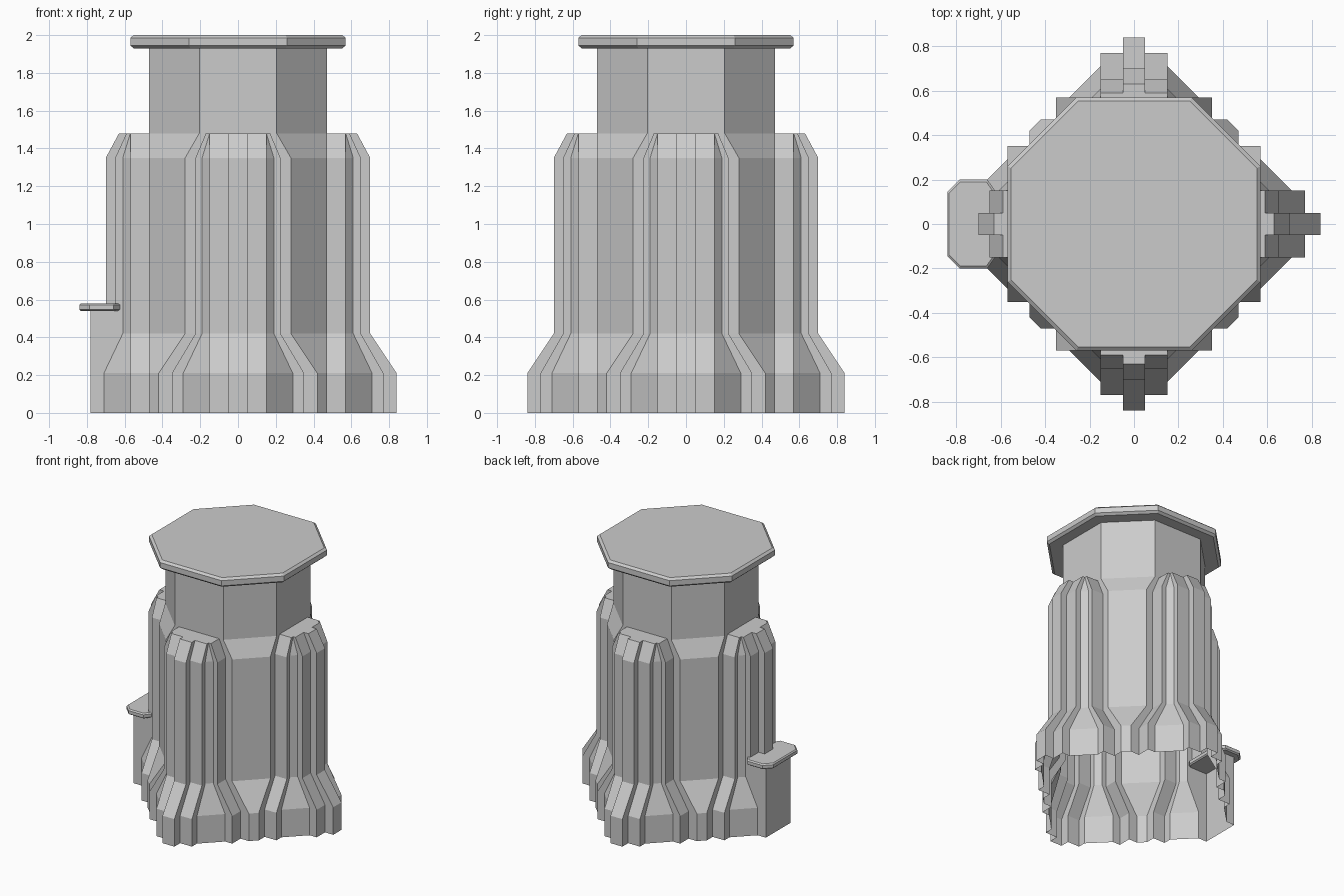
import bpy, bmesh

if "Cube" in bpy.data.objects:
    bpy.data.objects.remove(bpy.data.objects["Cube"])


def loft(name, rings, cap=False, window_band=None):
    """Skin counter-clockwise rings [(z, points)] from bottom to top."""
    bm = bmesh.new()
    loops = [[bm.verts.new((x, y, z)) for x, y in pts] for z, pts in rings]
    bands = []
    for a, b in zip(loops, loops[1:]):
        n = len(a)
        bands.append([bm.faces.new((a[i], a[(i + 1) % n], b[(i + 1) % n], b[i]))
                      for i in range(n)])
    if cap:
        bm.faces.new(loops[0][::-1])
        bm.faces.new(loops[-1])
    if window_band is not None:
        bmesh.ops.inset_individual(bm, faces=bands[window_band],
                                   thickness=0.01, depth=-0.015)
    bmesh.ops.remove_doubles(bm, verts=bm.verts, dist=0.0005)
    bmesh.ops.dissolve_degenerate(bm, edges=bm.edges, dist=0.0005)
    mesh = bpy.data.meshes.new(name)
    bm.to_mesh(mesh)
    bm.free()
    obj = bpy.data.objects.new(name, mesh)
    bpy.context.collection.objects.link(obj)
    return obj


def four_way(octant):
    """Mirror one eighth of a plan over the diagonal, then turn it four times."""
    quarter = octant + [(y, x) for x, y in reversed(octant)]
    pts = []
    for _ in range(4):
        pts += quarter
        quarter = [(y, -x) for x, y in quarter]
    return pts[::-1]


def stepped_plan(p1, p2, p3, q1, q2, q3, box=False):
    pts = four_way([(.05, p1), (.05, p2), (.15, p2), (.15, p3),
                    (q1, .57), (q2, .57), (q2, .47), (q3, .47)])
    if box:  # left pier is replaced by the side box
        pts = [(-.78, y) if x < -p2 + .001 else (x, y) for x, y in pts]
    return pts


# Stepped lower body with flared foot, chamfered shoulder and left box
foot = (.84, .77, .71, .29, .35, .42)
shaft = (.70, .65, .61, .19, .225, .28)
shoulder = (.63, .59, .57, .15, .17, .205)
top = stepped_plan(*shoulder)
core = [(max(-.47, min(.47, x)), max(-.47, min(.47, y))) for x, y in top]
loft("stepped_body", [
    (0, stepped_plan(*foot, box=True)),
    (.21, stepped_plan(*foot, box=True)),
    (.42, stepped_plan(*shaft, box=True)),
    (.55, stepped_plan(*shaft, box=True)),
    (.55, stepped_plan(*shaft)),
    (1.35, stepped_plan(*shaft)),
    (1.48, top),
    (1.48, core)])

# Octagonal upper room with recessed window panels
octagon = four_way([(.205, .47)])
loft("upper_room", [(z, octagon) for z in (1.48, 1.58, 1.83, 1.94)], window_band=1)

# Octagonal roof slab with chamfered rim
rim, inner = four_way([(.26, .57)]), four_way([(.252, .553)])
loft("roof_slab", [(1.93, inner), (1.945, rim), (1.985, rim), (2.0, inner)], cap=True)

# Lid of the side box
half = [(-.61, .13), (-.66, .20), (-.785, .20), (-.84, .145)]
lid = half + [(x, -y) for x, y in reversed(half)]
lid_in = [(-.725 + (x + .725) * .93, y * .95) for x, y in lid]
loft("side_box_lid", [(.54, lid_in), (.548, lid), (.572, lid), (.58, lid_in)], cap=True)
